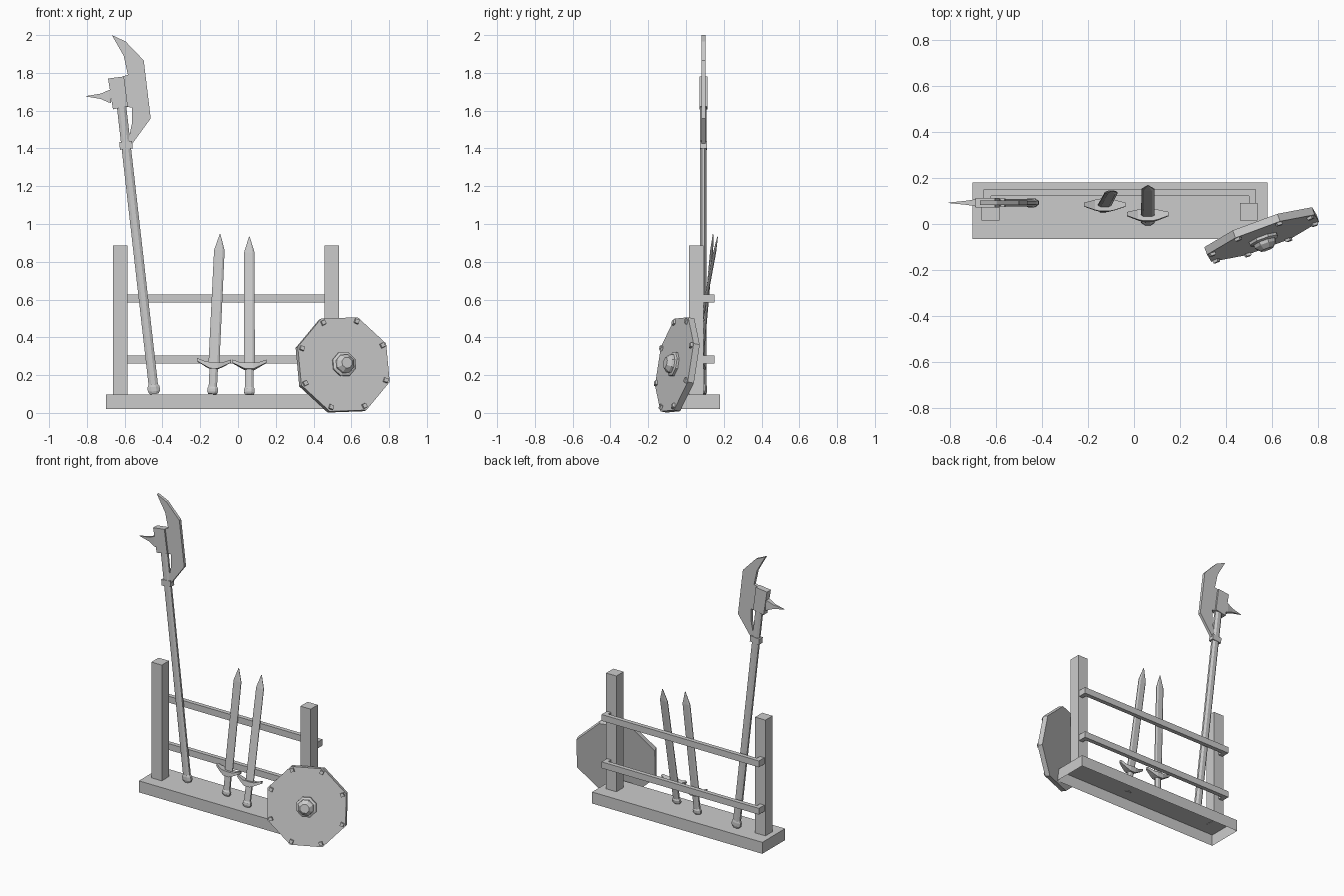
import bpy, bmesh
from math import sin, cos, pi, radians, sqrt
from mathutils import Matrix, Vector

if "Cube" in bpy.data.objects:
    bpy.data.objects.remove(bpy.data.objects["Cube"])


def finish(name, bm, matrix=Matrix()):
    bmesh.ops.recalc_face_normals(bm, faces=bm.faces)
    me = bpy.data.meshes.new(name)
    bm.to_mesh(me)
    bm.free()
    ob = bpy.data.objects.new(name, me)
    ob.matrix_world = matrix
    bpy.context.collection.objects.link(ob)
    return ob


def loft_outlines(name, rings, matrix=Matrix()):
    """Skin matching rings of 3D points and cap both ends."""
    bm = bmesh.new()
    vs = [[bm.verts.new(p) for p in ring] for ring in rings]
    n = len(vs[0])
    for a, b in zip(vs, vs[1:]):
        for i in range(n):
            j = (i + 1) % n
            bm.faces.new((a[i], a[j], b[j], b[i]))
    bm.faces.new(vs[0][::-1])
    bm.faces.new(vs[-1])
    return finish(name, bm, matrix)


def loft(name, n, phase, sections, matrix=Matrix()):
    """n-sided sections (z, radius x, radius y) stacked along local z."""
    ang = [radians(phase) + 2 * pi * i / n for i in range(n)]
    return loft_outlines(name, [[(rx * cos(t), ry * sin(t), z) for t in ang]
                                for z, rx, ry in sections], matrix)


def block(name, n, sections, matrix=Matrix()):
    """Rectangular stack, half sizes given."""
    k = sqrt(2)
    return loft(name, 4, 45, [(z, x * k, y * k) for z, x, y in sections], matrix)


def box(name, x0, x1, y0, y1, z0, z1):
    block(name, 4, [(z0, (x1 - x0) / 2, (y1 - y0) / 2), (z1, (x1 - x0) / 2, (y1 - y0) / 2)],
          Matrix.Translation(((x0 + x1) / 2, (y0 + y1) / 2, 0)))
    return bpy.data.objects[name]


def prism(name, pts, y, t):
    """Front-view outline extruded in depth."""
    return loft_outlines(name, [[(x, y + s * t / 2, z) for x, z in pts] for s in (-1, 1)])


# Rack base, open underneath
base = box("base", -0.70, 0.58, -0.065, 0.18, 0.02, 0.098)
bm = bmesh.new()
bm.from_mesh(base.data)
bmesh.ops.delete(bm, geom=[f for f in bm.faces if f.normal.z < -0.9], context='FACES')
bm.to_mesh(base.data)
bm.free()

# Posts
box("left_post", -0.662, -0.584, 0.015, 0.092, 0.095, 0.885)
box("right_post", 0.459, 0.536, 0.015, 0.092, 0.095, 0.885)

# Staple-shaped rails fixed to the back of the posts
for name, z in (("lower_rail", 0.262), ("upper_rail", 0.584)):
    u = [(-0.653, 0.09), (-0.653, 0.15), (0.53, 0.15), (0.53, 0.09),
         (0.50, 0.09), (0.50, 0.121), (-0.62, 0.121), (-0.62, 0.09)]
    loft_outlines(name, [[(x, y, zz) for x, y in u] for zz in (z, z + 0.043)])


# Swords
def sword(tag, loc, lean_y, lean_x):
    axis = Vector((lean_x, lean_y, 0.84))
    m = Matrix.Translation(loc) @ Vector((0, 0, 1)).rotation_difference(axis).to_matrix().to_4x4()
    loft(tag + "_pommel", 8, 22.5, [(0, 0.024, 0.014), (0.012, 0.031, 0.02),
                                    (0.028, 0.031, 0.02), (0.04, 0.024, 0.014)], m)
    loft(tag + "_grip", 8, 22.5, [(0.035, 0.024, 0.015), (0.15, 0.024, 0.015)], m)
    half = [(0.09, 0.187, 0.171, 0.008), (0.043, 0.168, 0.145, 0.022), (0.02, 0.168, 0.134, 0.027)]
    stations = [(-x, a, b, d) for x, a, b, d in half] + half[::-1]
    loft_outlines(tag + "_guard", [[(x, -d, b), (x, d, b), (x, d, a), (x, -d, a)]
                                   for x, a, b, d in stations], m)
    rings = []
    for z, w, f, t in ((0.15, 0.029, 0.018, 0.009), (0.765, 0.028, 0.017, 0.008),
                       (0.85, 0.002, 0.001, 0.002)):
        rings.append([(w, 0.3 * t, z), (f, t, z), (-f, t, z), (-w, 0.3 * t, z),
                      (-w, -0.3 * t, z), (-f, -t, z), (f, -t, z), (w, -0.3 * t, z)])
    loft_outlines(tag + "_blade", rings, m)


sword("left_sword", (-0.135, 0.068, 0.1), 0.075, 0.04)
sword("right_sword", (0.06, 0.01, 0.097), 0.158, 0.0)

# Polearm shaft, pommel and collar along the leaning axis
HY = 0.092
m = Matrix.Translation((-0.443, HY, 0.1)) @ Matrix.Rotation(radians(-6.5), 4, 'Y')
loft("polearm_shaft", 8, 22.5, [(0.02, 0.027, 0.018), (1.55, 0.027, 0.018)], m)
loft("polearm_pommel", 8, 22.5, [(0, 0.024, 0.016), (0.015, 0.035, 0.021),
                                 (0.038, 0.035, 0.021), (0.055, 0.025, 0.017)], m)
block("polearm_collar", 4, [(1.305, 0.034, 0.019), (1.345, 0.034, 0.019)], m)

# Polearm head: socket, axe blade and back spike
prism("polearm_socket", [(-0.688, 1.77), (-0.604, 1.781), (-0.583, 1.622), (-0.662, 1.607)], HY, 0.042)
prism("polearm_blade", [(-0.668, 2.0), (-0.595, 1.966), (-0.499, 1.866), (-0.462, 1.559),
                        (-0.57, 1.411), (-0.585, 1.42), (-0.562, 1.53), (-0.560, 1.617),
                        (-0.60, 1.62), (-0.62, 1.778), (-0.583, 1.79), (-0.605, 1.89)], HY, 0.02)
block("polearm_spike", 4, [(0, 0.035, 0.016), (0.012, 0.033, 0.016), (0.055, 0.014, 0.009),
                           (0.133, 0.001, 0.001)],
      Matrix.Translation((-0.672, HY, 1.676)) @ Matrix.Rotation(radians(-90), 4, 'Y'))

# Shield, turned to the right and leaning back
a, b = radians(20), radians(10)
s = Vector((cos(a), sin(a), 0))
t = Vector((-sin(a) * sin(b), cos(a) * sin(b), cos(b)))
m = Matrix((s, t, s.cross(t))).transposed().to_4x4()
m.translation = (0.56, -0.062, 0.257)
loft("shield_board", 8, 24.5, [(-0.035, 0.27, 0.27), (0, 0.27, 0.27)], m)
loft("shield_boss_ring", 8, 24.5, [(-0.005, 0.068, 0.068), (0.012, 0.068, 0.068),
                                   (0.018, 0.056, 0.056)], m)
loft("shield_boss", 8, 24.5, [(0.01, 0.054, 0.054), (0.032, 0.05, 0.05), (0.052, 0.03, 0.03)], m)
for i in range(8):
    r = Matrix.Rotation(radians(24.5 + 45 * i), 4, 'Z') @ Matrix.Translation((0.246, 0, 0))
    block("shield_stud_%d" % (i + 1), 4, [(-0.005, 0.013, 0.013), (0.012, 0.011, 0.011)], m @ r)
